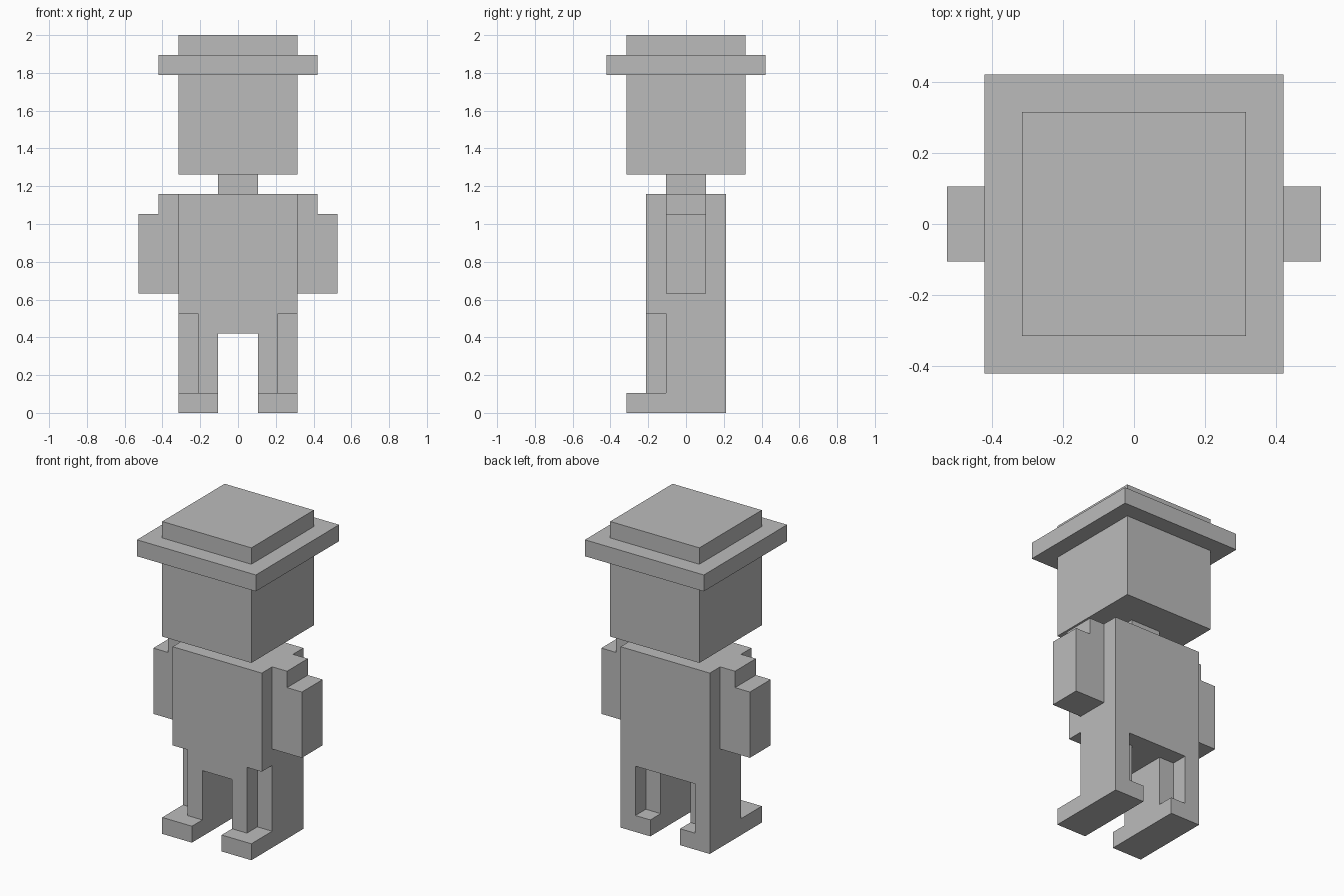
import bpy
import bmesh
from mathutils import Vector

default = bpy.data.objects.get("Cube")
if default:
    bpy.data.objects.remove(default)

U = 2 / 19  # one block of the model

grey = bpy.data.materials.new("plain grey")
grey.use_nodes = True
COLOUR = (0.5, 0.5, 0.5, 1)
grey.diffuse_color = COLOUR
grey.node_tree.nodes["Principled BSDF"].inputs["Base Color"].default_value = COLOUR


def prism(name, outline, direction):
    """Extrude a closed outline (in blocks) along a direction."""
    bm = bmesh.new()
    face = bm.faces.new([bm.verts.new(Vector(p) * U) for p in outline])
    extruded = bmesh.ops.extrude_face_region(bm, geom=[face], use_keep_orig=True)["geom"]
    moved = [v for v in extruded if isinstance(v, bmesh.types.BMVert)]
    bmesh.ops.translate(bm, verts=moved, vec=Vector(direction) * U)
    bmesh.ops.recalc_face_normals(bm, faces=bm.faces[:])
    mesh = bpy.data.meshes.new(name)
    bm.to_mesh(mesh)
    bm.free()
    mesh.materials.append(grey)
    obj = bpy.data.objects.new(name, mesh)
    bpy.context.scene.collection.objects.link(obj)
    return obj


def box(name, low, high):
    (x0, y0, z0), (x1, y1, z1) = low, high
    base = [(x0, y0, z0), (x1, y0, z0), (x1, y1, z0), (x0, y1, z0)]
    return prism(name, base, (0, 0, z1 - z0))


def cut(target, low, high):
    """Carve a box out of the target and discard the cutter."""
    cutter = box("cutter", low, high)
    cutter.hide_render = True
    mod = target.modifiers.new("cut", "BOOLEAN")
    mod.operation = "DIFFERENCE"
    mod.solver = "EXACT"
    mod.object = cutter
    graph = bpy.context.evaluated_depsgraph_get()
    mesh = bpy.data.meshes.new_from_object(target.evaluated_get(graph))
    target.modifiers.clear()
    target.data = mesh
    bpy.data.objects.remove(cutter)


# Torso and legs share one side profile, with the toes at the front
side = [(-3, 0), (2, 0), (2, 11), (-2, 11), (-2, 1), (-3, 1)]
body = prism("torso_and_legs", [(-3, y, z) for y, z in side], (6, 0, 0))

# Gap between the legs, and the wider recess behind the knees
cut(body, (-1, -4, -1), (1, 3, 4))
cut(body, (-2, 1, 1), (2, 3, 4))

# Outer front corner of each leg
cut(body, (2, -4, 1), (4, -1, 5))
cut(body, (-4, -4, 1), (-2, -1, 5))

# Arms with a stepped shoulder
arm = [(3, 6), (5, 6), (5, 10), (4, 10), (4, 11), (3, 11)]
for name, s in (("left_arm", 1), ("right_arm", -1)):
    prism(name, [(s * x, -1, z) for x, z in arm], (0, 2, 0))

# Neck, head and hat: name, half width, bottom, top
for name, r, low, high in (
    ("neck", 1, 11, 12),
    ("head", 3, 12, 17),
    ("hat_brim", 4, 17, 18),
    ("hat_crown", 3, 18, 19),
):
    box(name, (-r, -r, low), (r, r, high))
